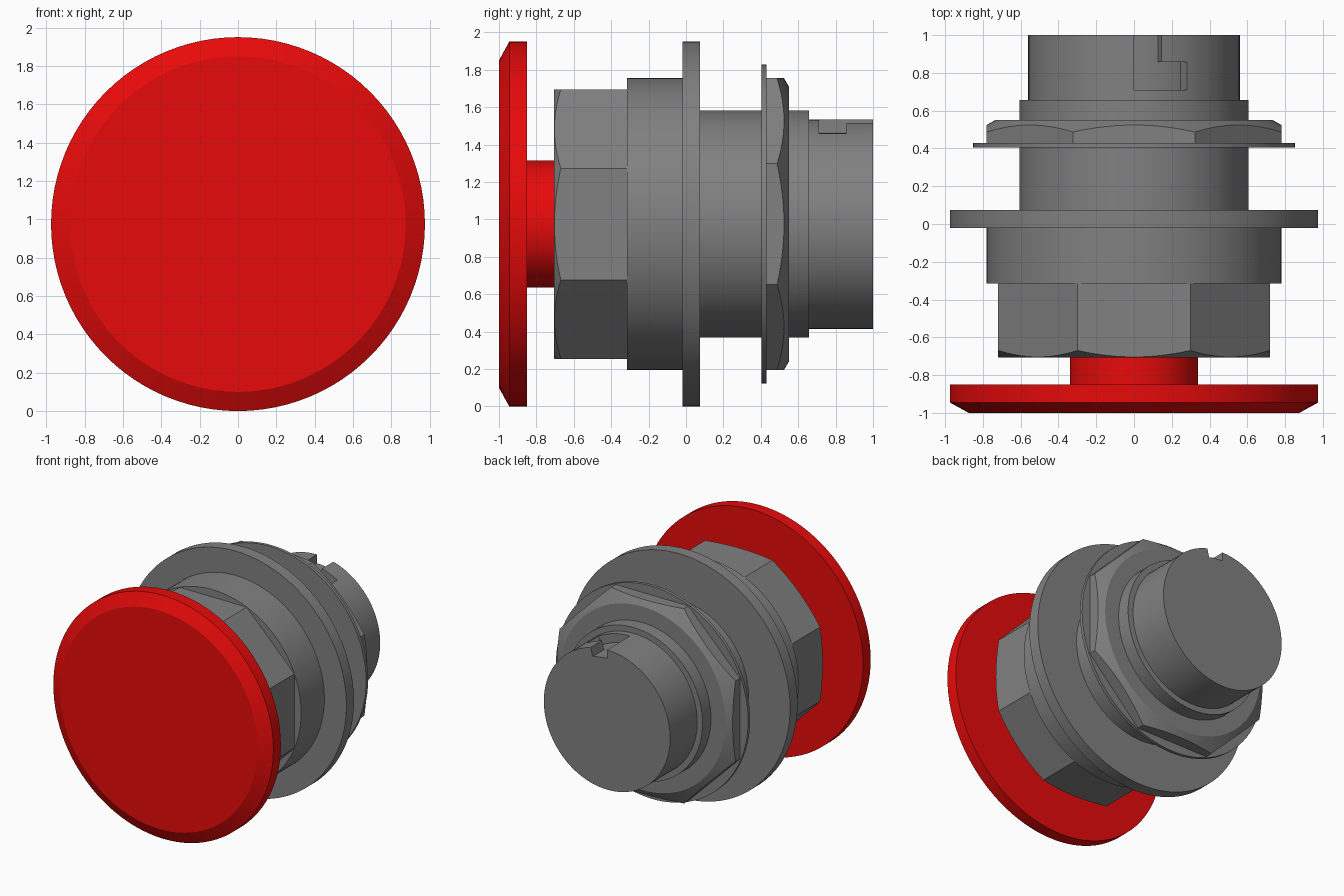
import bpy, bmesh
from math import sin, cos, tan, radians, pi

if "Cube" in bpy.data.objects:
    bpy.data.objects.remove(bpy.data.objects["Cube"])

N = 96          # segments around the axis
CZ = 0.975      # height of the axis, which runs along y


def point(r, y, t):
    return (r * sin(t), y, CZ + r * cos(t))


def make_object(name, bm):
    bmesh.ops.recalc_face_normals(bm, faces=bm.faces[:])
    mesh = bpy.data.meshes.new(name)
    bm.to_mesh(mesh)
    bm.free()
    ob = bpy.data.objects.new(name, mesh)
    bpy.context.collection.objects.link(ob)
    return ob


def finish(ob, material):
    ob.data.materials.clear()
    ob.data.materials.append(material)
    bpy.ops.object.select_all(action='DESELECT')
    ob.select_set(True)
    bpy.context.view_layer.objects.active = ob
    bpy.ops.object.shade_smooth_by_angle(angle=radians(25))


def colour(name, rgb):
    mat = bpy.data.materials.new(name)
    mat.diffuse_color = (*rgb, 1)
    mat.use_nodes = True
    mat.node_tree.nodes["Principled BSDF"].inputs["Base Color"].default_value = mat.diffuse_color
    return mat


def loft(name, profile, hole=False):
    """Rings around y; each profile entry is (r, y) or a function of angle."""
    bm = bmesh.new()
    rings = []
    for p in profile:
        ring = []
        for i in range(N):
            t = 2 * pi * i / N
            r, y = p(t) if callable(p) else p
            ring.append(bm.verts.new(point(r, y, t)))
        rings.append(ring)
    pairs = list(zip(rings, rings[1:]))
    if hole:
        pairs.append((rings[-1], rings[0]))
    else:
        bm.faces.new(rings[0])
        bm.faces.new(rings[-1])
    for a, b in pairs:
        for i in range(N):
            j = (i + 1) % N
            bm.faces.new((a[i], a[j], b[j], b[i]))
    return make_object(name, bm)


def octagon_nut(name, apothem, face_r, y_flat, y_chamfer, bore=None):
    """Eight-sided nut whose corners are cut by a 30 degree cone at y_chamfer."""
    way = 1 if y_chamfer > y_flat else -1

    def radius(t):
        return apothem / cos((t + pi / 8) % (pi / 4) - pi / 8)

    def cone_edge(t):
        r = radius(t)
        return r, y_chamfer - way * (r - face_r) * tan(radians(30))

    profile = [lambda t: (radius(t), y_flat), cone_edge, (face_r, y_chamfer)]
    if bore:
        profile = [(bore, y_flat)] + profile + [(bore, y_chamfer)]
    return loft(name, profile, hole=bool(bore))


def cut_sector(target, a0, a1, y0, y1, r0=0.49, r1=0.7):
    """Cut a radial-walled slot from the target."""
    angles = [radians(a0 + (a1 - a0) * i / 6) for i in range(7)]
    outline = [(r0, t) for t in angles] + [(r1, t) for t in reversed(angles)]
    bm = bmesh.new()
    ends = [[bm.verts.new(point(r, y, t)) for r, t in outline] for y in (y0, y1)]
    for e in ends:
        bm.faces.new(e)
    for i in range(len(outline)):
        j = (i + 1) % len(outline)
        bm.faces.new((ends[0][i], ends[0][j], ends[1][j], ends[1][i]))
    cutter = make_object("slot_cutter", bm)
    cutter.hide_render = True
    mod = target.modifiers.new("slot", 'BOOLEAN')
    mod.operation = 'DIFFERENCE'
    mod.solver = 'EXACT'
    mod.object = cutter
    bpy.context.view_layer.objects.active = target
    bpy.ops.object.modifier_apply(modifier=mod.name)
    bpy.data.objects.remove(cutter)


# Red push button: chamfered disc and stem
button = loft("push_button", [(0.875, -1.0), (0.975, -0.945), (0.975, -0.85),
                              (0.34, -0.85), (0.34, -0.705)])

# Octagonal head behind the button
head = octagon_nut("octagonal_head", 0.72, 0.716, -0.315, -0.706)

# Housing: collar, flange, barrel and rear plug
housing = loft("housing", [(0.78, -0.315), (0.78, -0.02), (0.975, -0.02), (0.975, 0.075),
                           (0.607, 0.075), (0.607, 0.657), (0.56, 0.657), (0.56, 1.0)])

# L-shaped locking slot in the rear plug
cut_sector(housing, 0, 15, 0.71, 1.1)
cut_sector(housing, 14, 30, 0.71, 0.857)

# Washer and lock nut on the barrel
washer = loft("washer", [(0.607, 0.405), (0.852, 0.405), (0.852, 0.43), (0.607, 0.43)], hole=True)
lock_nut = octagon_nut("lock_nut", 0.78, 0.735, 0.43, 0.55, bore=0.607)

# Colours and shading
red = colour("red", (0.8, 0.003, 0.003))
dark_grey = colour("dark_grey", (0.22, 0.22, 0.22))
finish(button, red)
for part in (head, housing, washer, lock_nut):
    finish(part, dark_grey)
